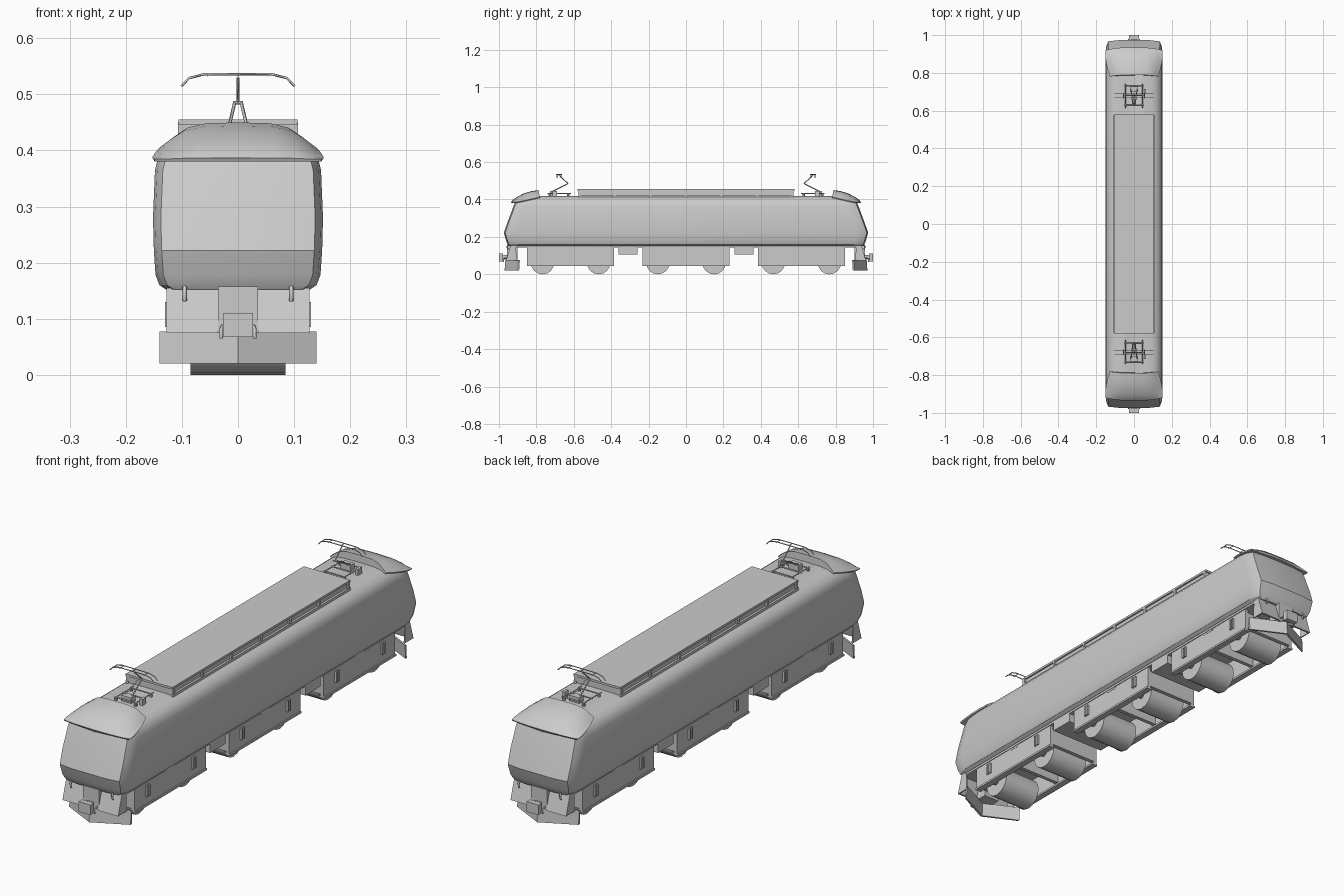
import bpy, bmesh, math
from mathutils import Vector, Matrix


def finish(name, bm, smooth=None):
    bmesh.ops.recalc_face_normals(bm, faces=bm.faces)
    me = bpy.data.meshes.new(name)
    bm.to_mesh(me)
    bm.free()
    ob = bpy.data.objects.new(name, me)
    bpy.context.collection.objects.link(ob)
    if smooth:
        bpy.ops.object.select_all(action='DESELECT')
        ob.select_set(True)
        bpy.context.view_layer.objects.active = ob
        bpy.ops.object.shade_smooth_by_angle(angle=math.radians(smooth))
    return ob


def box(name, x0, x1, y0, y1, z0, z1):
    bm = bmesh.new()
    size = (abs(x1 - x0), abs(y1 - y0), abs(z1 - z0))
    mid = Vector(((x0 + x1) / 2, (y0 + y1) / 2, (z0 + z1) / 2))
    bmesh.ops.create_cube(bm, size=1, matrix=Matrix.Translation(mid) @ Matrix.Diagonal((*size, 1)))
    return finish(name, bm)


def cyl(name, centre, r, length, axis, n=12, smooth=35):
    bm = bmesh.new()
    rot = Matrix.Rotation(math.pi / 2, 4, 'Y') if axis == 'X' else Matrix()
    bmesh.ops.create_cone(bm, cap_ends=True, segments=n, radius1=r, radius2=r, depth=length,
                          matrix=Matrix.Translation(centre) @ rot)
    return finish(name, bm, smooth)


def loft(name, rings, smooth=None):
    """Skin closed rings of equal point count and cap both ends."""
    bm = bmesh.new()
    rs = [[bm.verts.new(p) for p in r] for r in rings]
    n = len(rs[0])
    for a, b in zip(rs, rs[1:]):
        for i in range(n):
            j = (i + 1) % n
            bm.faces.new((a[i], a[j], b[j], b[i]))
    bm.faces.new(rs[0])
    bm.faces.new(rs[-1])
    return finish(name, bm, smooth)


def rod(name, pts, r=0.002):
    cu = bpy.data.curves.new(name, 'CURVE')
    cu.dimensions = '3D'
    cu.bevel_depth = r
    cu.bevel_resolution = 0
    cu.use_fill_caps = True
    sp = cu.splines.new('POLY')
    sp.points.add(len(pts) - 1)
    for p, q in zip(sp.points, pts):
        p.co = (*q, 1)
    ob = bpy.data.objects.new(name, cu)
    bpy.context.collection.objects.link(ob)
    return ob


# Body shell: stacked outlines (height, half width, half length)
def outline(z, w, l):
    q = [(w, l - 0.06), (w - 0.004, l - 0.032), (w - 0.014, l - 0.008), (w * 0.5, l - 0.001)]
    q += [(-x, y) for x, y in reversed(q)]
    q += [(-x, -y) for x, y in q]
    return [(x, y, z) for x, y in q]


body = [(0.152, 0.128, 0.950), (0.160, 0.140, 0.955), (0.178, 0.147, 0.962), (0.222, 0.150, 0.975),
        (0.280, 0.1515, 0.955), (0.365, 0.148, 0.923), (0.385, 0.143, 0.915), (0.400, 0.132, 0.905),
        (0.412, 0.115, 0.895), (0.418, 0.095, 0.885), (0.420, 0.060, 0.875)]
loft("body_shell", [outline(*b) for b in body], 25)
box("underframe", -0.125, 0.125, -0.93, 0.93, 0.143, 0.154)

# Long raised roof housing with lid and louvre dividers
box("roof_housing", -0.099, 0.099, -0.575, 0.575, 0.412, 0.449)
box("roof_lid", -0.106, 0.106, -0.58, 0.58, 0.446, 0.455)
for sx in (1, -1):
    box("roof_sill", sx * 0.095, sx * 0.108, -0.578, 0.578, 0.410, 0.425)
    for i in range(7):
        y = -0.57 + i * 0.19
        box("roof_divider", sx * 0.095, sx * 0.107, y - 0.006, y + 0.006, 0.42, 0.45)


# Cab roof hood: arched sections sloping down to the visor edge
def hood_ring(y, w, zb, zt, s):
    top = [(w, zb + 0.002), (w * 0.87, zb + (zt - zb) * 0.38), (w * 0.7, zb + (zt - zb) * 0.76),
           (w * 0.45, zb + (zt - zb) * 0.96), (0, zt)]
    top += [(-x, z) for x, z in reversed(top[:-1])]
    low = [(-w * 0.98, zb - 0.003), (0, zb - 0.003), (w * 0.98, zb - 0.003)]
    return [(x, s * (y - 0.015 * (abs(x) / 0.15) ** 3), z) for x, z in top + low]


for s in (1, -1):
    loft("cab_roof_hood", [hood_ring(*h, s) for h in (
        (0.790, 0.128, 0.412, 0.450), (0.830, 0.140, 0.403, 0.444), (0.870, 0.148, 0.394, 0.431),
        (0.905, 0.152, 0.387, 0.413), (0.925, 0.152, 0.384, 0.399), (0.935, 0.150, 0.383, 0.387))], 28)

    # Pantograph: insulators, base frame, arms and collector head
    for x in (-0.045, 0.045):
        for y in (0.63, 0.73):
            cyl("insulator", (x, s * y, 0.424), 0.006, 0.016, 'Z', 8)
        rod("base_side", [(x, s * 0.615, 0.432), (x, s * 0.74, 0.432)], 0.003)
    for y in (0.63, 0.68, 0.73):
        rod("base_crossbar", [(-0.05, s * y, 0.432), (0.05, s * y, 0.432)], 0.003)
    box("pantograph_motor", -0.022, 0.022, s * 0.70, s * 0.728, 0.422, 0.446)
    box("roof_switch", 0.052, 0.064, s * 0.69, s * 0.715, 0.416, 0.445)
    for x in (-1, 1):
        rod("lower_arm", [(x * 0.017, s * 0.725, 0.438), (x * 0.006, s * 0.632, 0.485)], 0.003)
    rod("arm_knee", [(-0.009, s * 0.632, 0.485), (0.009, s * 0.632, 0.485)], 0.003)
    rod("upper_arm", [(0, s * 0.630, 0.485), (0, s * 0.68, 0.530)], 0.0025)
    for y in (0.668, 0.69):
        rod("collector_strip", [(-0.101, s * y, 0.515), (-0.087, s * y, 0.529), (-0.06, s * y, 0.536),
                                (0.06, s * y, 0.536), (0.087, s * y, 0.529), (0.101, s * y, 0.515)], 0.0022)
    for x in (-0.055, 0.055):
        rod("collector_link", [(x, s * 0.664, 0.534), (x, s * 0.694, 0.534)], 0.002)
    rod("collector_link", [(0, s * 0.668, 0.534), (0, s * 0.69, 0.534)], 0.002)

    # Snow plough: V-shaped blade
    v = [(-0.14, 0.90), (0, 0.97), (0.14, 0.90), (0.14, 0.892), (0, 0.960), (-0.14, 0.892)]
    loft("snow_plough", [[(x, s * y, 0.02) for x, y in v], [(x, s * (y - 0.004), 0.077) for x, y in v]])

    # Front apron plates, side wings and grab rails
    for m in (1, -1):
        loft("apron_plate", [[(m * x, s * y, z) for y, z in
                              ((0.938, 0.155), (0.962, 0.075), (0.954, 0.075), (0.930, 0.155))]
                             for x in (0.036, 0.127)])
        loft("apron_wing", [[(m * x, s * y, z) for y, z in
                             ((0.938, 0.155), (0.962, 0.075), (0.905, 0.075), (0.91, 0.155))]
                            for x in (0.122, 0.127)])
        rod("grab_rail", [(m * 0.095, s * 0.950, 0.157), (m * 0.095, s * 0.957, 0.148),
                          (m * 0.095, s * 0.952, 0.132)], 0.004)
        rod("air_hose", [(m * 0.028, s * 0.955, 0.088), (m * 0.030, s * 0.978, 0.082),
                         (m * 0.030, s * 0.976, 0.065)], 0.003)

    # Coupler and its pocket
    box("coupler_pocket", -0.036, 0.036, s * 0.90, s * 0.958, 0.075, 0.158)
    box("coupler_shank", -0.015, 0.015, s * 0.93, s * 0.985, 0.08, 0.102)
    box("coupler_head", -0.027, 0.027, s * 0.978, s * 1.0, 0.068, 0.110)

# Bogies: side frames, transoms, wheelsets and axle boxes
for c, half, axle in ((-0.617, 0.233, 0.15), (0, 0.233, 0.15), (0.617, 0.233, 0.15)):
    for m in (1, -1):
        box("bogie_side_frame", m * 0.108, m * 0.122, c - half, c + half, 0.047, 0.143)
        box("bogie_lower_rail", m * 0.100, m * 0.127, c - half, c + half, 0.045, 0.053)
    for y in (c - half + 0.008, c, c + half - 0.008):
        box("bogie_transom", -0.115, 0.115, y - 0.008, y + 0.008, 0.06, 0.13)
    box("bogie_pivot", -0.123, 0.123, c - 0.027, c + 0.027, 0.135, 0.150)
    for y in (c - axle, c + axle):
        cyl("wheelset", (0, y, 0.0625), 0.0625, 0.17, 'X', 16)
        cyl("axle", (0, y, 0.0625), 0.015, 0.22, 'X', 8)
        for m in (1, -1):
            for dy in (-0.007, 0.007):
                box("axle_damper", m * 0.118, m * 0.130, y + dy - 0.004, y + dy + 0.004, 0.085, 0.130)

# Equipment boxes between bogies
for y in (-0.31, 0.31):
    box("equipment_box", -0.125, 0.125, y - 0.05, y + 0.05, 0.106, 0.155)
